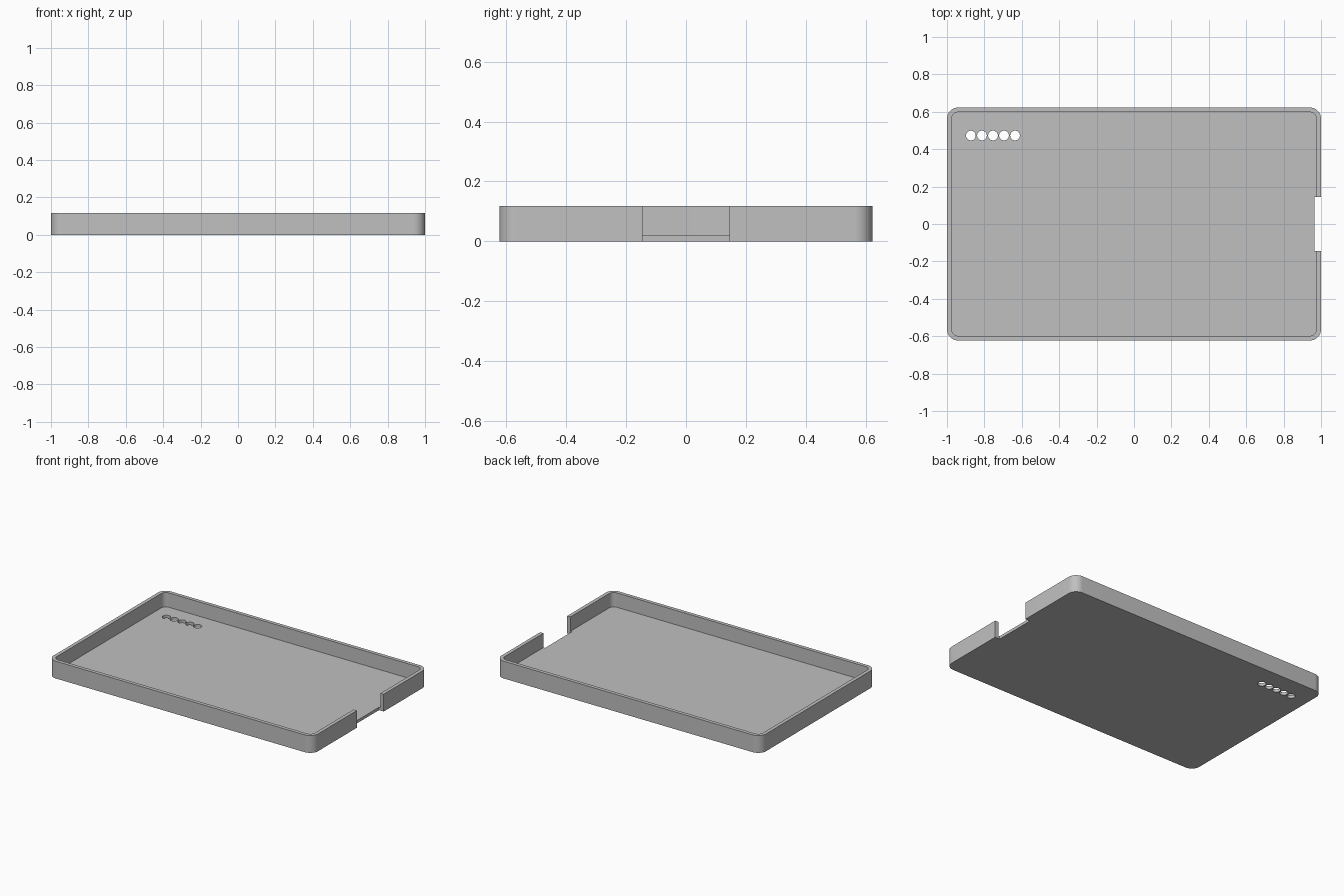
import bpy, bmesh, math

old = bpy.data.objects.get("Cube")
if old:
    bpy.data.objects.remove(old, do_unlink=True)

HALF_X, HALF_Y, HEIGHT = 1.0, 0.623, 0.118
WALL, FLOOR, CORNER = 0.025, 0.02, 0.06

grey = bpy.data.materials.new("light grey plastic")
grey.use_nodes = True
colour = (0.53, 0.53, 0.53, 1)
grey.diffuse_color = colour
grey.node_tree.nodes["Principled BSDF"].inputs["Base Color"].default_value = colour


def prism(name, outline, z0, z1):
    """Extrude a flat outline from z0 up to z1."""
    bm = bmesh.new()
    base = bm.faces.new([bm.verts.new((x, y, z0)) for x, y in outline])
    top = bmesh.ops.extrude_face_region(bm, geom=[base])["geom"]
    bmesh.ops.translate(bm, vec=(0, 0, z1 - z0),
                        verts=[v for v in top if isinstance(v, bmesh.types.BMVert)])
    bmesh.ops.recalc_face_normals(bm, faces=bm.faces)
    mesh = bpy.data.meshes.new(name)
    bm.to_mesh(mesh)
    bm.free()
    mesh.materials.append(grey)
    obj = bpy.data.objects.new(name, mesh)
    bpy.context.collection.objects.link(obj)
    return obj


def rounded_rect(hx, hy, r, steps=12):
    points = []
    for q, (sx, sy) in enumerate([(1, 1), (-1, 1), (-1, -1), (1, -1)]):
        for i in range(steps + 1):
            a = (q + i / steps) * math.pi / 2
            points.append((sx * (hx - r) + r * math.cos(a),
                           sy * (hy - r) + r * math.sin(a)))
    return points


def circle(cx, cy, r, steps=32):
    angles = [2 * math.pi * i / steps for i in range(steps)]
    return [(cx + r * math.cos(a), cy + r * math.sin(a)) for a in angles]


# Shallow tray with rounded corners
tray = prism("tray", rounded_rect(HALF_X, HALF_Y, CORNER), 0, HEIGHT)

# Inner cavity, side notch and the row of vent holes
cutters = [
    prism("cavity_cutter",
          rounded_rect(HALF_X - WALL, HALF_Y - WALL, CORNER - WALL), FLOOR, 0.3),
    prism("notch_cutter",
          [(0.964, -0.145), (1.1, -0.145), (1.1, 0.145), (0.964, 0.145)], -0.1, 0.3),
]
for i in range(5):
    cutters.append(prism("vent_cutter", circle(-0.872 + i * 0.059, 0.473, 0.026), -0.1, 0.1))

bpy.context.view_layer.objects.active = tray
for cutter in cutters:
    cutter.hide_render = True
    cut = tray.modifiers.new(cutter.name, "BOOLEAN")
    cut.operation, cut.solver, cut.object = "DIFFERENCE", "EXACT", cutter
    bpy.ops.object.modifier_apply(modifier=cut.name)
    bpy.data.objects.remove(cutter, do_unlink=True)

# Smooth corners, crisp rims
bpy.ops.object.select_all(action="DESELECT")
tray.select_set(True)
bpy.ops.object.shade_smooth_by_angle(angle=math.radians(30))
